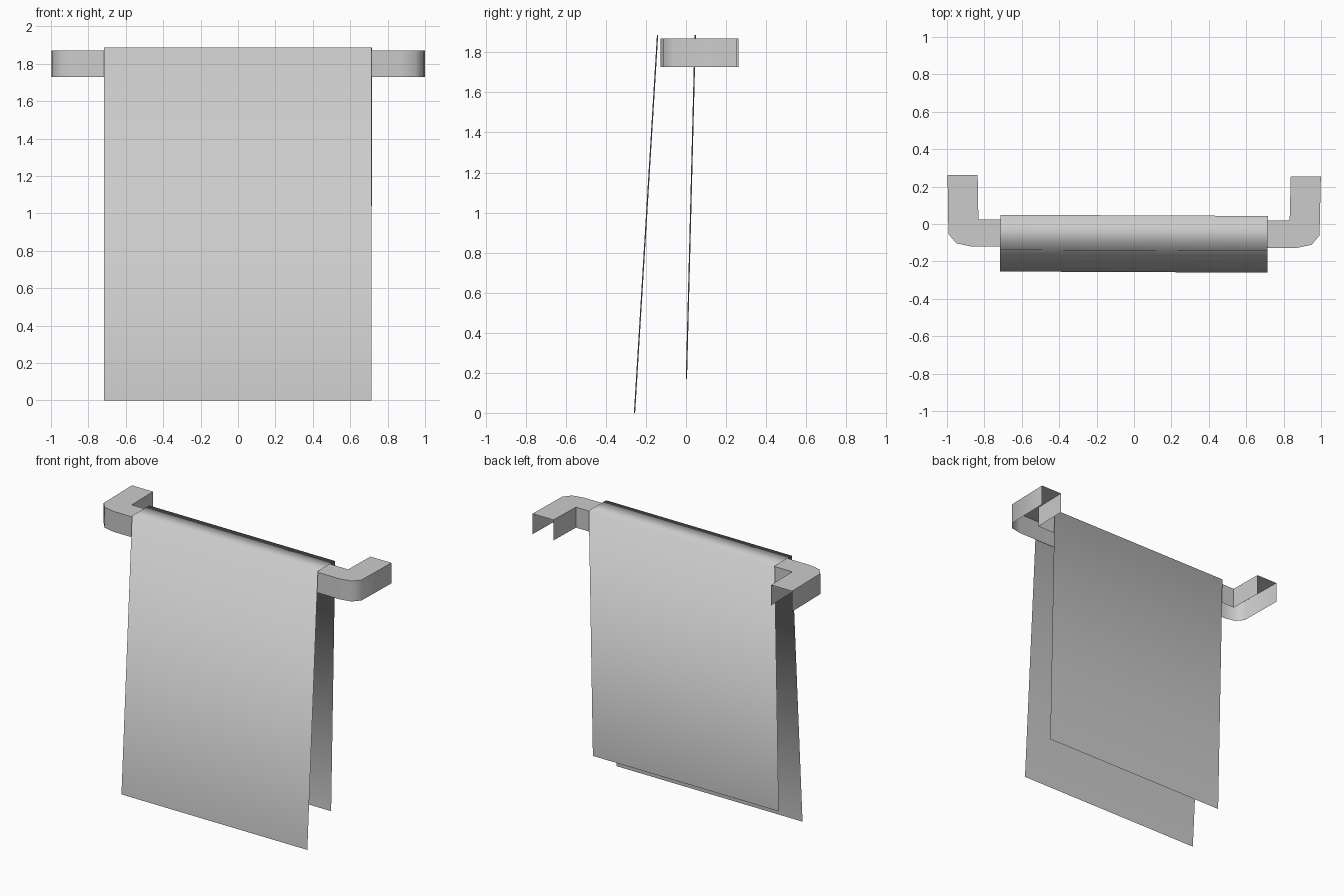
import bpy
import bmesh
import math

cube = bpy.data.objects.get("Cube")
if cube:
    bpy.data.objects.remove(cube, do_unlink=True)

grey = bpy.data.materials.new("light grey")
grey.use_nodes = True
colour = (0.6, 0.6, 0.6, 1)
grey.diffuse_color = colour
grey.node_tree.nodes["Principled BSDF"].inputs["Base Color"].default_value = colour

TILT = math.radians(-0.25)  # whole hanger sits very slightly turned


def finish(name, bm, smooth_angle):
    mesh = bpy.data.meshes.new(name)
    bm.to_mesh(mesh)
    bm.free()
    mesh.materials.append(grey)
    obj = bpy.data.objects.new(name, mesh)
    bpy.context.collection.objects.link(obj)
    obj.rotation_euler.z = TILT
    bpy.ops.object.select_all(action='DESELECT')
    obj.select_set(True)
    bpy.context.view_layer.objects.active = obj
    bpy.ops.object.shade_smooth_by_angle(angle=math.radians(smooth_angle))
    return obj


def strip(bm, first, second):
    """Join two equal rows of vertices with quads."""
    for i in range(len(first) - 1):
        bm.faces.new((first[i], second[i], second[i + 1], first[i + 1]))


# Towel: a thin sheet folded over the rail, softly shaded across the fold
half_width = 0.715
profile = [(-0.257, 0), (-0.142, 1.887), (0.046, 1.887), (0.002, 0.17)]
bm = bmesh.new()
rows = [[bm.verts.new((x, y, z)) for y, z in profile]
        for x in (-half_width, half_width)]
strip(bm, *rows)
finish("towel", bm, 180)

# Rail: a bent channel, open underneath and at the wall ends
front_half = [(0.87, -0.124), (0.95, -0.107), (0.992, -0.058), (0.998, 0.258)]
back_half = [(0.837, 0.258), (0.832, 0.021)]


def mirrored(points):
    return [(-x, y) for x, y in reversed(points)]


front = mirrored(front_half) + front_half
back = back_half + mirrored(back_half)
bottom_z, top_z = 1.728, 1.87

bm = bmesh.new()
top_loop = []
for path in (front, back):
    low = [bm.verts.new((x, y, bottom_z)) for x, y in path]
    high = [bm.verts.new((x, y, top_z)) for x, y in path]
    strip(bm, high, low)
    top_loop += high
bm.faces.new(top_loop)
bm.normal_update()
# Make the walls and top face outwards
for face in bm.faces:
    if len(face.verts) > 4 and face.normal.z < 0:
        face.normal_flip()
finish("towel_rail", bm, 50)
